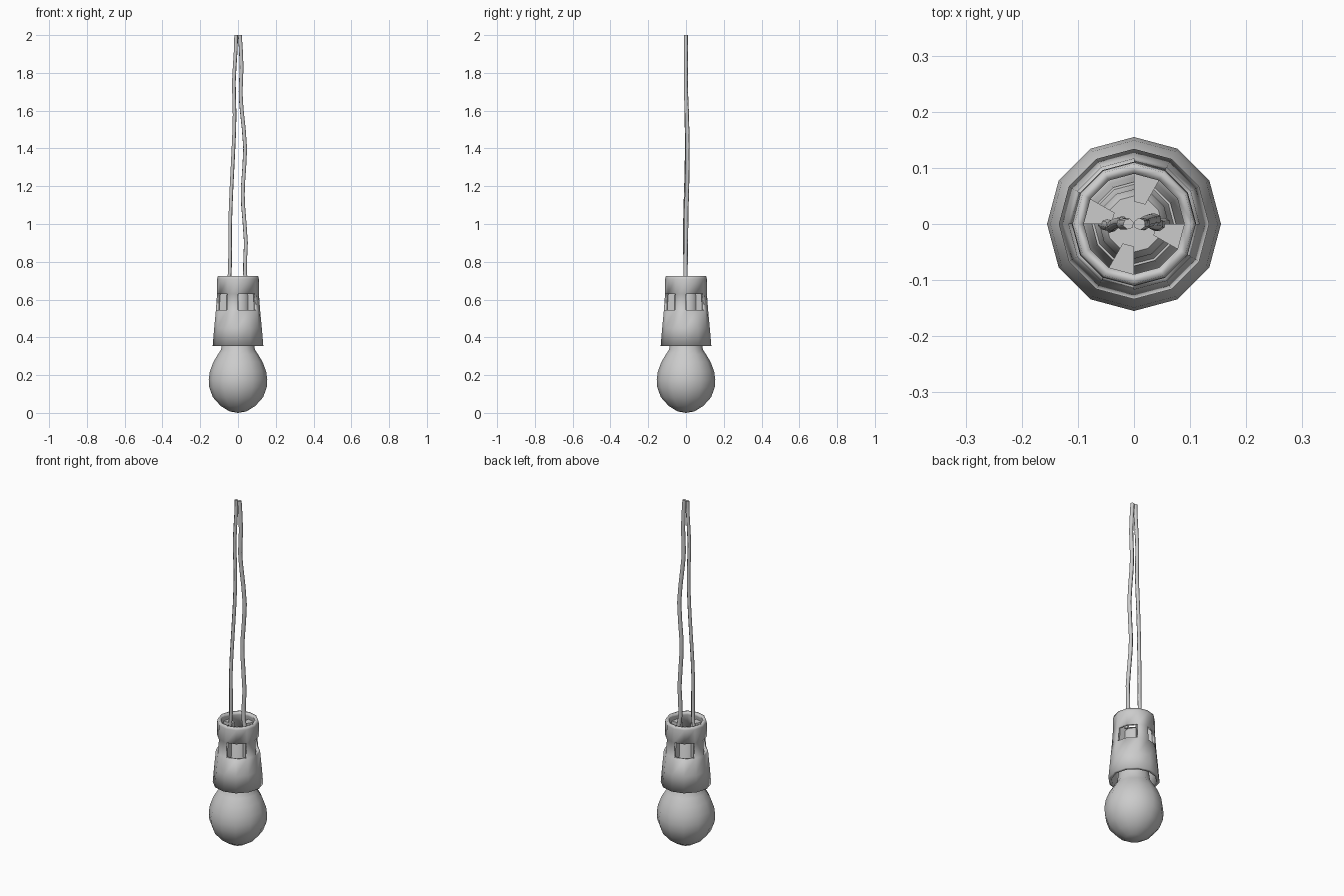
import bpy, bmesh, math
from mathutils import Vector

if "Cube" in bpy.data.objects:
    bpy.data.objects.remove(bpy.data.objects["Cube"])

N = 12


def material(name, c):
    m = bpy.data.materials.new(name)
    m.diffuse_color = (c[0], c[1], c[2], 1)
    m.use_nodes = True
    m.node_tree.nodes["Principled BSDF"].inputs["Base Color"].default_value = m.diffuse_color
    return m


GREY = material("plain grey", (0.6, 0.6, 0.6))


def finish(bm, name, angle=40):
    bmesh.ops.recalc_face_normals(bm, faces=bm.faces)
    me = bpy.data.meshes.new(name)
    bm.to_mesh(me)
    bm.free()
    ob = bpy.data.objects.new(name, me)
    bpy.context.collection.objects.link(ob)
    me.materials.append(GREY)
    bpy.ops.object.select_all(action='DESELECT')
    bpy.context.view_layer.objects.active = ob
    ob.select_set(True)
    bpy.ops.object.shade_smooth_by_angle(angle=math.radians(angle))
    return ob


def polar(r, i, z):
    a = 2 * math.pi * i / N
    return Vector((r * math.cos(a), r * math.sin(a), z))


def lathe(bm, profile, skip=lambda band, seg: False):
    rings = [[bm.verts.new(polar(r, i, z)) for i in range(N)] for r, z in profile]
    for b in range(len(rings) - 1):
        for i in range(N):
            if not skip(b, i):
                j = (i + 1) % N
                bm.faces.new((rings[b][i], rings[b][j], rings[b + 1][j], rings[b + 1][i]))
    return rings


# glass bulb with its threaded base running up inside the socket
bm = bmesh.new()
rings = lathe(bm, [(0.045, 0.008), (0.092, 0.037), (0.133, 0.083), (0.152, 0.135),
                   (0.155, 0.175), (0.149, 0.22), (0.13, 0.27), (0.106, 0.31),
                   (0.09, 0.335), (0.083, 0.37), (0.075, 0.43)])
tip = bm.verts.new((0, 0, 0))
for i in range(N):
    bm.faces.new((tip, rings[0][(i + 1) % N], rings[0][i]))
bm.faces.new(rings[-1])
finish(bm, "bulb", 50)

bm = bmesh.new()
rings = lathe(bm, [(0.075, 0.42), (0.062, 0.45), (0.062, 0.62), (0.05, 0.64)])
bm.faces.new(rings[0])
bm.faces.new(rings[-1])
finish(bm, "bulb_base")

# socket shell: four windows, each two sides wide, one solid side between
bm = bmesh.new()
lathe(bm, [(0.134, 0.355), (0.126, 0.45), (0.117, 0.545), (0.111, 0.63),
           (0.110, 0.71), (0.106, 0.726)],
      lambda band, seg: band == 2 and seg % 3 != 2)
shell = finish(bm, "socket_shell", 35)
mod = shell.modifiers.new("wall", 'SOLIDIFY')
mod.thickness = 0.017
mod.offset = -1

# wedge ribs inside the collar, one per solid side
bm = bmesh.new()
for i in range(2, N, 3):
    loops = []
    for z in (0.53, 0.69):
        loops.append([bm.verts.new(polar(r, k, z)) for r, k in
                      ((0.04, i), (0.097, i), (0.097, i + 1), (0.04, i + 1))])
    bm.faces.new(loops[0])
    bm.faces.new(loops[1])
    for k in range(4):
        n = (k + 1) % 4
        bm.faces.new((loops[0][k], loops[0][n], loops[1][n], loops[1][k]))
finish(bm, "socket_ribs", 30)


# two hanging wires
def wire(name, pts, r):
    cu = bpy.data.curves.new(name, 'CURVE')
    cu.dimensions = '3D'
    cu.bevel_depth = r
    cu.bevel_resolution = 1
    cu.use_fill_caps = True
    cu.resolution_u = 2
    sp = cu.splines.new('BEZIER')
    sp.bezier_points.add(len(pts) - 1)
    for p, co in zip(sp.bezier_points, pts):
        p.co = co
        p.handle_left_type = p.handle_right_type = 'AUTO'
    cu.materials.append(GREY)
    ob = bpy.data.objects.new(name, cu)
    bpy.context.collection.objects.link(ob)


wire("left_wire", [(-0.055, 0, 0.64), (-0.043, -0.003, 0.75), (-0.042, -0.006, 0.98),
                   (-0.034, 0, 1.2), (-0.024, 0.004, 1.4), (-0.018, 0.002, 1.58),
                   (-0.022, 0, 1.75), (-0.012, 0, 1.92), (-0.01, 0, 2.0)], 0.010)
wire("right_wire", [(0.055, 0, 0.64), (0.037, -0.002, 0.74), (0.042, 0, 0.9),
                    (0.027, 0.003, 1.1), (0.026, 0.006, 1.2), (0.038, 0.008, 1.4),
                    (0.02, 0.004, 1.6), (0.014, 0, 1.7), (0.019, 0, 1.83),
                    (0.01, 0, 2.0)], 0.011)
